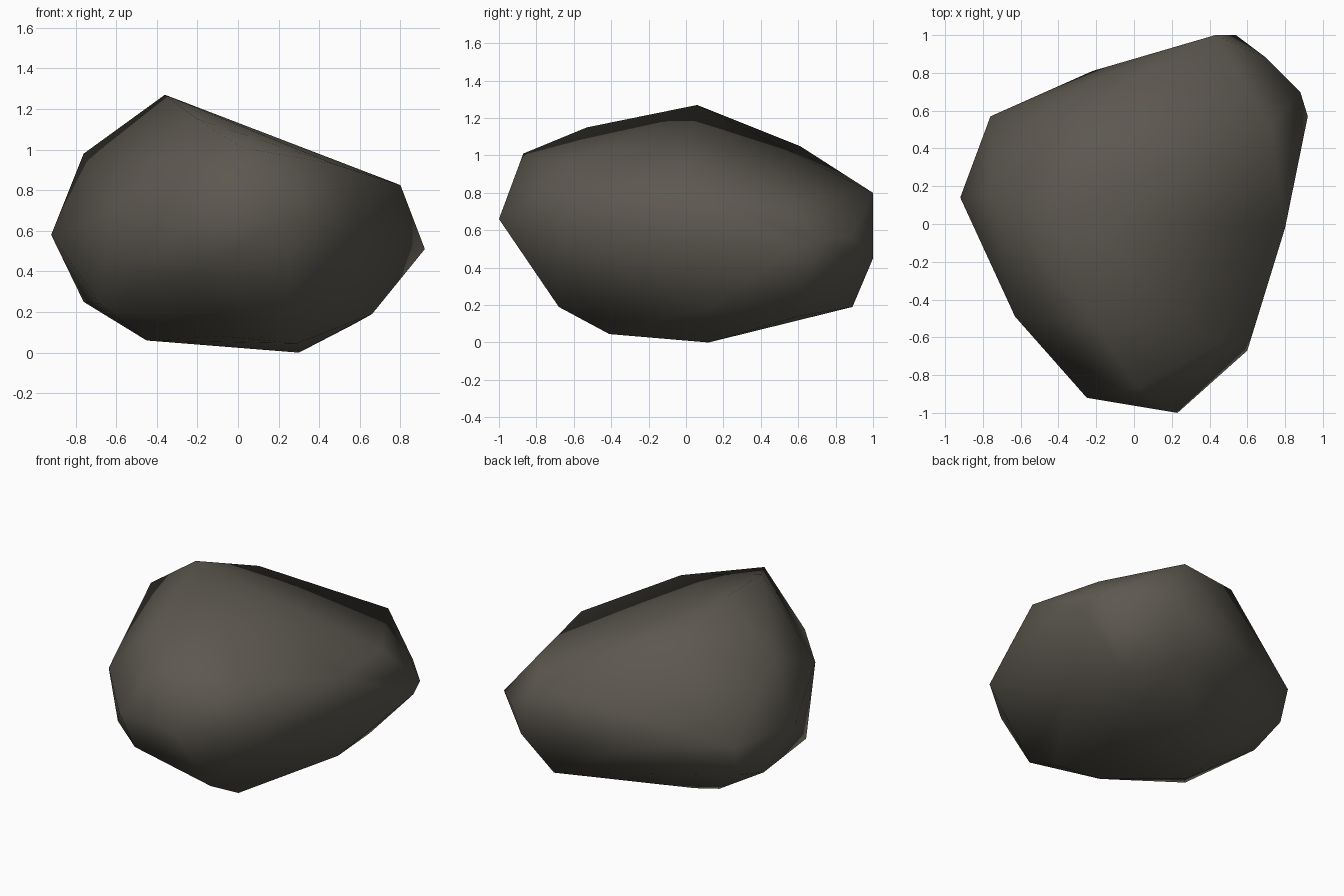
import bpy
import bmesh
from mathutils import Vector

# Remove the default cube only
default_cube = bpy.data.objects.get("Cube")
if default_cube:
    bpy.data.objects.remove(default_cube, do_unlink=True)


def make_material(name, colour):
    """Plain flat material with matching viewport and render colour."""
    material = bpy.data.materials.new(name)
    material.use_nodes = True
    material.diffuse_color = colour
    shader = material.node_tree.nodes.get("Principled BSDF")
    shader.inputs["Base Color"].default_value = colour
    shader.inputs["Roughness"].default_value = 1
    return material


def build_hull(name, corner_groups, material):
    """Wrap the chipped corners in a convex skin and shade it smooth."""
    mesh = bpy.data.meshes.new(name)
    bm = bmesh.new()
    for group in corner_groups:
        for corner in group:
            bm.verts.new(Vector(corner))
    bmesh.ops.convex_hull(bm, input=bm.verts[:])

    # Drop any corners that ended up inside the skin
    loose = [v for v in bm.verts if not v.link_faces]
    bmesh.ops.delete(bm, geom=loose, context="VERTS")
    bmesh.ops.recalc_face_normals(bm, faces=bm.faces[:])
    for face in bm.faces:
        face.smooth = True
    bm.to_mesh(mesh)
    bm.free()

    mesh.materials.append(material)
    rock = bpy.data.objects.new(name, mesh)
    bpy.context.scene.collection.objects.link(rock)
    return rock


# Crown: the peak and the sloping top edges around it
crown = [
    (-.36, .06, 1.27), (-.2, -.53, 1.15), (.02, -.87, 1.01),
    (.47, -.62, .93), (.8, -.02, .825), (.72, .52, .78),
    (.43, 1, .8), (-.27, .61, 1.05), (-.76, .15, .98),
]

# Girdle: the widest corners around the middle
girdle = [
    (-.92, .14, .58), (-.63, -.49, .68), (-.25, -.92, .64),
    (.23, -1, .66), (.6, -.67, .62), (.92, .57, .51),
    (.88, .7, .54), (.7, .88, .57), (.54, 1, .45),
    (-.22, .81, .5), (-.76, .57, .54),
]

# Underside: the lower bevel and the resting corners
underside = [
    (-.75, .51, .33), (-.76, .25, .25), (-.68, -.32, .24),
    (-.23, -.78, .36), (.27, -.68, .19), (.66, .13, .19),
    (.57, .6, .14), (.37, .89, .19), (-.31, .35, .06),
    (-.44, .27, .06), (-.45, -.05, .06), (-.07, -.41, .08),
    (.29, -.41, .045), (.3, .12, 0),
]

stone = make_material("dark grey brown stone", (.108, .098, .08, 1))
build_hull("boulder", (crown, girdle, underside), stone)
